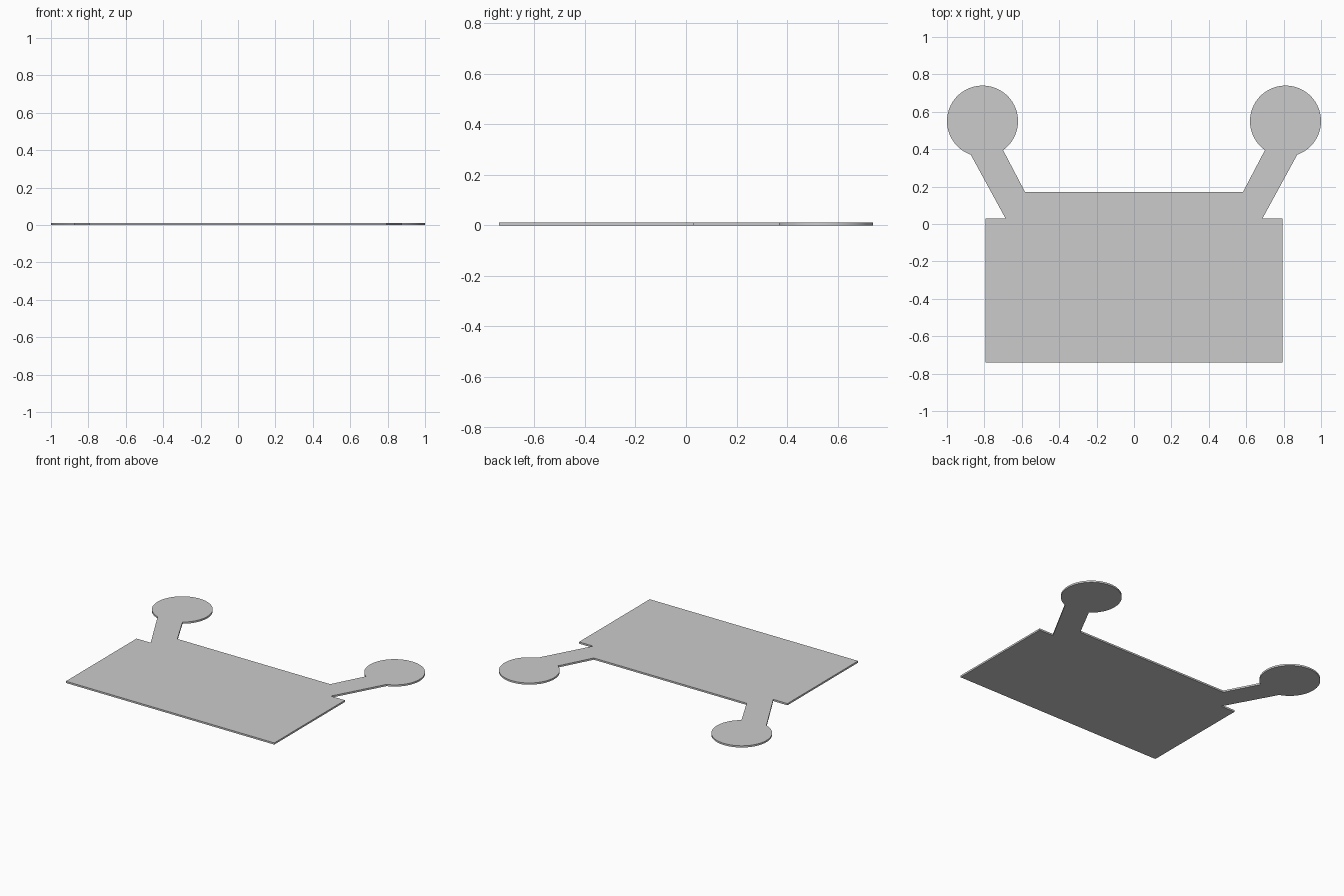
import bpy, bmesh
from math import radians, cos, sin, atan2, pi

if "Cube" in bpy.data.objects:
    bpy.data.objects.remove(bpy.data.objects["Cube"])

THICK = 0.012
DISC_X, DISC_Y, DISC_R = 0.81, 0.55, 0.19
ARC_STEPS = 56

# Right half of the outline, bottom edge to top edge
outer_joint = (0.873, 0.371)
inner_joint = (0.70, 0.395)
half = [(0.795, -0.74), (0.795, 0.03), (0.687, 0.03)]

# Round pad at the end of the arm
a0 = atan2(outer_joint[1] - DISC_Y, outer_joint[0] - DISC_X)
a1 = atan2(inner_joint[1] - DISC_Y, inner_joint[0] - DISC_X) + 2 * pi
for i in range(ARC_STEPS + 1):
    a = a0 + (a1 - a0) * i / ARC_STEPS
    half.append((DISC_X + DISC_R * cos(a), DISC_Y + DISC_R * sin(a)))

# Inner foot of the arm on the raised top edge
half.append((0.583, 0.172))

# Mirror the half outline and extrude it into a thin plate
outline = half + [(-x, y) for x, y in reversed(half)]
bm = bmesh.new()
face = bm.faces.new([bm.verts.new((x, y, 0)) for x, y in outline])
top = bmesh.ops.extrude_face_region(bm, geom=[face], use_keep_orig=True)["geom"]
verts = [g for g in top if isinstance(g, bmesh.types.BMVert)]
bmesh.ops.translate(bm, verts=verts, vec=(0, 0, THICK))
bmesh.ops.recalc_face_normals(bm, faces=bm.faces)

mesh = bpy.data.meshes.new("flat_plate")
bm.to_mesh(mesh)
bm.free()
plate = bpy.data.objects.new("flat_plate", mesh)
bpy.context.collection.objects.link(plate)

# Smooth rims on the pads, sharp edges elsewhere
bpy.context.view_layer.objects.active = plate
plate.select_set(True)
bpy.ops.object.shade_smooth_by_angle(angle=radians(30))
